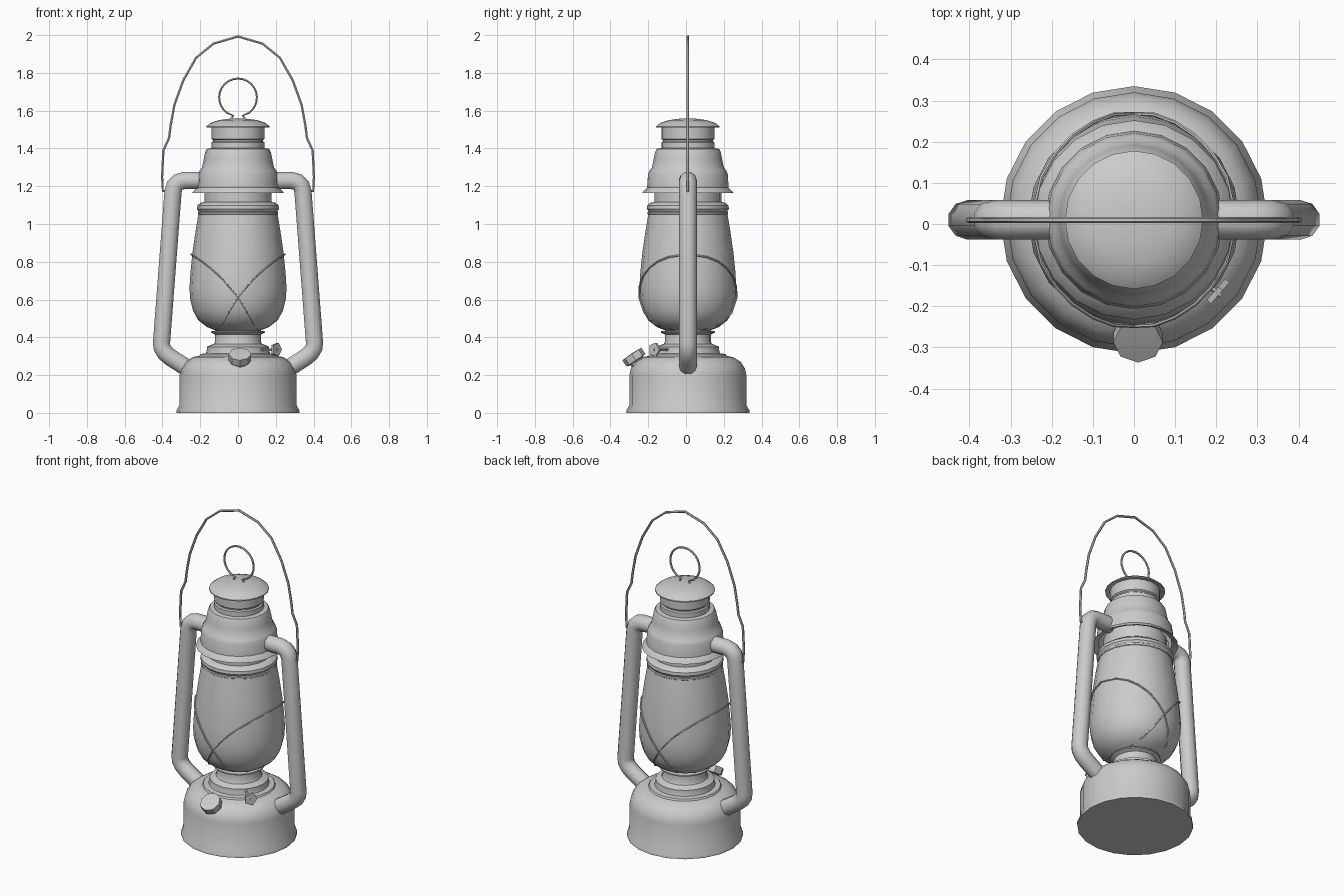
import bpy, bmesh, math
from mathutils import Vector

if "Cube" in bpy.data.objects:
    bpy.data.objects.remove(bpy.data.objects["Cube"])

CY = 0.01      # lantern axis sits slightly behind the origin
SIDES = 20


def finish(ob, angle=35):
    bpy.ops.object.select_all(action='DESELECT')
    ob.select_set(True)
    bpy.context.view_layer.objects.active = ob
    bpy.ops.object.shade_smooth_by_angle(angle=math.radians(angle))
    return ob


def lathe(name, profile, sides=SIDES, axis=(0, 0, 1), origin=(0, CY, 0), angle=35):
    """Spin a (radius, height) profile; a zero radius becomes a pole."""
    bm = bmesh.new()
    rings = []
    for r, z in profile:
        if r == 0:
            rings.append([bm.verts.new((0, 0, z))] * sides)
        else:
            rings.append([bm.verts.new((r * math.cos(2 * math.pi * i / sides),
                                        r * math.sin(2 * math.pi * i / sides), z))
                          for i in range(sides)])
    for a, b in zip(rings, rings[1:]):
        for i in range(sides):
            j = (i + 1) % sides
            quad = list(dict.fromkeys((a[i], a[j], b[j], b[i])))
            bm.faces.new(quad)
    me = bpy.data.meshes.new(name)
    bm.to_mesh(me)
    bm.free()
    ob = bpy.data.objects.new(name, me)
    ob.rotation_euler = Vector(axis).to_track_quat('Z', 'Y').to_euler()
    ob.location = origin
    bpy.context.collection.objects.link(ob)
    return finish(ob, angle)


def tube(name, pts, radius, res=1, cyclic=False):
    """Round bar along a list of points, turned into a mesh."""
    cu = bpy.data.curves.new(name, 'CURVE')
    cu.dimensions = '3D'
    cu.bevel_depth = radius
    cu.bevel_resolution = res
    cu.use_fill_caps = True
    sp = cu.splines.new('POLY')
    sp.points.add(len(pts) - 1)
    for p, co in zip(sp.points, pts):
        p.co = (*co, 1)
    sp.use_cyclic_u = cyclic
    ob = bpy.data.objects.new(name, cu)
    bpy.context.collection.objects.link(ob)
    bpy.ops.object.select_all(action='DESELECT')
    ob.select_set(True)
    bpy.context.view_layer.objects.active = ob
    bpy.ops.object.convert(target='MESH')
    return finish(bpy.context.object, 50)


# Fuel tank with rolled foot and stepped top
lathe("fuel_tank", [(0, 0), (0.325, 0), (0.325, 0.015), (0.31, 0.04), (0.31, 0.2),
                    (0.302, 0.235), (0.28, 0.27), (0.24, 0.295), (0.205, 0.302),
                    (0.2, 0.312), (0.17, 0.315), (0.165, 0.335), (0.165, 0.35),
                    (0.13, 0.365)])

# Burner and its flanges
lathe("burner", [(0.13, 0.36), (0.122, 0.375), (0.122, 0.415), (0.143, 0.425),
                 (0.143, 0.432), (0.12, 0.435), (0.12, 0.45)])

# Glass globe
GLOBE = [(0.115, 0.435), (0.165, 0.455), (0.21, 0.49), (0.238, 0.54), (0.253, 0.6),
         (0.257, 0.66), (0.252, 0.74), (0.241, 0.85), (0.225, 0.96), (0.21, 1.05)]
lathe("globe", GLOBE)

# Collar holding the globe
lathe("globe_collar", [(0.205, 1.045), (0.213, 1.052), (0.213, 1.062), (0.208, 1.066),
                       (0.217, 1.08), (0.215, 1.098), (0.2, 1.112), (0.178, 1.116),
                       (0.178, 1.2)])

# Hood with flared skirt, then chimney and its bead
lathe("hood", [(0.205, 1.18), (0.242, 1.163), (0.24, 1.168), (0.216, 1.192), (0.211, 1.265),
               (0.203, 1.283), (0.191, 1.298), (0.182, 1.34), (0.174, 1.38),
               (0.165, 1.398), (0.14, 1.402)])
lathe("chimney", [(0.14, 1.4), (0.14, 1.432), (0.133, 1.438), (0.133, 1.444),
                  (0.14, 1.45), (0.14, 1.525)])
lathe("chimney_cap", [(0.13, 1.518), (0.168, 1.51), (0.168, 1.517), (0.145, 1.535),
                      (0.1, 1.55), (0.05, 1.557), (0, 1.56)])

# Lifting ring on the cap
ring = [(0.1 * math.sin(a), CY, 1.67 + 0.1 * math.cos(a))
        for a in (math.radians(-145 + 290 * i / 20) for i in range(21))]
ring = [(-0.035, CY, 1.562), (-0.025, CY, 1.574)] + ring + [(0.025, CY, 1.574), (0.035, CY, 1.562)]
tube("lifting_ring", ring, 0.006)

# Side air tubes, left and right
SIDE = [(0.18, 1.23), (0.285, 1.23), (0.315, 1.222), (0.335, 1.203), (0.344, 1.17),
        (0.405, 0.37), (0.402, 0.345), (0.385, 0.317), (0.355, 0.292), (0.27, 0.238)]
for s, label in ((-1, "left"), (1, "right")):
    tube(label + "_air_tube", [(s * x, CY, z) for x, z in SIDE], 0.048, 3)

# Carrying handle hooked into the tubes
half = [(0.35, 1.17), (0.398, 1.175), (0.402, 1.25), (0.395, 1.39), (0.365, 1.455),
        (0.357, 1.52), (0.337, 1.63), (0.29, 1.76), (0.222, 1.88), (0.13, 1.955)]
tube("carrying_handle", [(-x, CY, z) for x, z in half] + [(0, CY, 1.993)] +
     [(x, CY, z) for x, z in reversed(half)], 0.007)


# Crossed guard wires hugging the globe
def globe_radius(z):
    for (r0, z0), (r1, z1) in zip(GLOBE, GLOBE[1:]):
        if z0 <= z <= z1:
            return r0 + (r1 - r0) * (z - z0) / (z1 - z0)
    return GLOBE[0][0]


WIRE = [(-0.11, 0.432), (-0.08, 0.475), (-0.05, 0.53), (0, 0.61), (0.05, 0.67),
        (0.1, 0.725), (0.15, 0.768), (0.19, 0.8), (0.225, 0.825)]
for s, label in ((-1, "left"), (1, "right")):
    front = []
    for x, z in WIRE:
        r = globe_radius(z) + 0.004
        front.append((s * x, math.sqrt(max(r * r - x * x, 0.002)), z))
    path = [(x, CY - y, z) for x, y, z in front]
    path.append((s * 0.248, CY, 0.84))
    path += [(x, CY + y, z) for x, y, z in reversed(front)]
    tube(label + "_guard_wire", path, 0.005)

# Filler cap, tilted up and forward
lathe("filler_cap", [(0.04, -0.1), (0.04, -0.045), (0.06, -0.04), (0.06, 0), (0, 0.003)], 8,
      (0, -0.56, 0.83), (0.01, -0.287, 0.312), 30)

# Wick knob on its stem
ang = math.radians(-41)
d = Vector((math.cos(ang), math.sin(ang), 0))
base = Vector((0, CY, 0.335))
tube("wick_stem", [base + d * 0.12, base + d * 0.28], 0.007)
lathe("wick_knob", [(0, -0.007), (0.038, -0.007), (0.038, 0.007), (0, 0.007)], 5,
      d, base + d * 0.268, 30)
